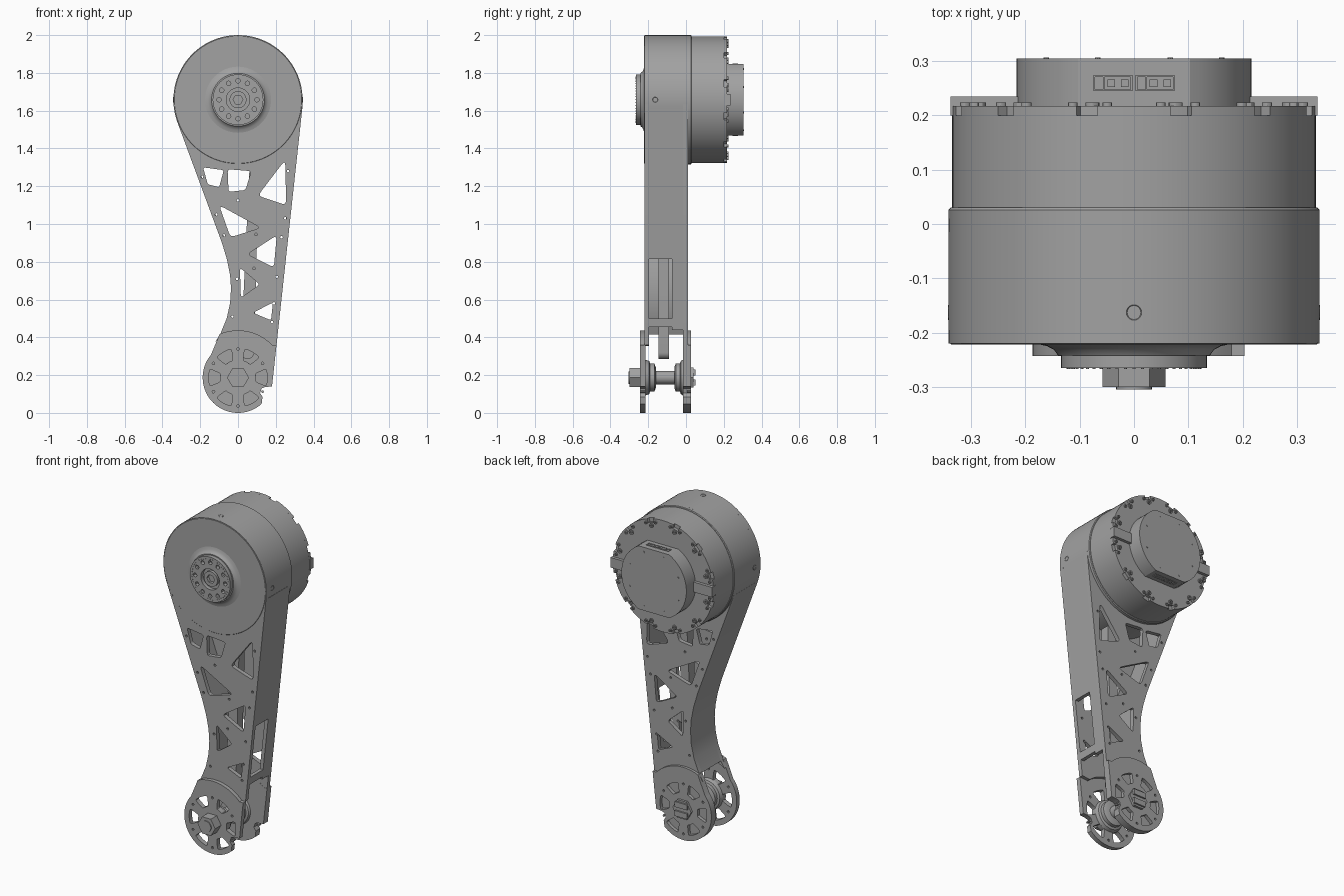
import bpy, bmesh, math
from math import sin, cos, pi, radians
from mathutils import Matrix

cube = bpy.data.objects.get("Cube")
if cube:
    bpy.data.objects.remove(cube, do_unlink=True)

metal = bpy.data.materials.new("brushed grey")
metal.use_nodes = True
GREY = (0.36, 0.36, 0.36, 1)
metal.diffuse_color = GREY
metal.node_tree.nodes["Principled BSDF"].inputs["Base Color"].default_value = GREY

HEAD, R_HEAD = 1.658, 0.342
AXLE, R_FOOT = 0.187, 0.187


def finish(ob, name, angle=30):
    ob.name = name
    ob.data.materials.clear()
    ob.data.materials.append(metal)
    bpy.ops.object.select_all(action='DESELECT')
    ob.select_set(True)
    bpy.context.view_layer.objects.active = ob
    bpy.ops.object.shade_smooth_by_angle(angle=radians(angle))
    return ob


def arc(cx, cz, r, a0, a1, n=24):
    return [(cx + r * cos(radians(a0 + (a1 - a0) * i / n)),
             cz + r * sin(radians(a0 + (a1 - a0) * i / n))) for i in range(n + 1)]


def circle(cx, cz, r, n=12, turn=0):
    return arc(cx, cz, r, turn, turn + 360, n)[:-1]


def plate(name, outline, y0, y1, holes=()):
    """Flat x-z outline with holes, given thickness along y."""
    cu = bpy.data.curves.new(name, 'CURVE')
    cu.dimensions, cu.fill_mode, cu.extrude = '2D', 'BOTH', (y1 - y0) / 2
    for loop in [outline, *holes]:
        sp = cu.splines.new('POLY')
        sp.points.add(len(loop) - 1)
        for p, (x, z) in zip(sp.points, loop):
            p.co = (x, z, 0, 1)
        sp.use_cyclic_u = True
    tmp = bpy.data.objects.new(name, cu)
    bpy.context.collection.objects.link(tmp)
    bpy.context.view_layer.update()
    me = bpy.data.meshes.new_from_object(tmp.evaluated_get(bpy.context.evaluated_depsgraph_get()))
    bpy.data.objects.remove(tmp, do_unlink=True)
    me.transform(Matrix.Translation((0, (y0 + y1) / 2, 0)) @ Matrix.Rotation(pi / 2, 4, 'X'))
    bm = bmesh.new()
    bm.from_mesh(me)
    bmesh.ops.remove_doubles(bm, verts=bm.verts, dist=1e-5)
    bmesh.ops.recalc_face_normals(bm, faces=bm.faces)
    bm.to_mesh(me)
    bm.free()
    ob = bpy.data.objects.new(name, me)
    bpy.context.collection.objects.link(ob)
    return finish(ob, name)


def lathe(name, profile, cz, n=64):
    """Turned part about a y axis at height cz; profile is (radius, y)."""
    bm = bmesh.new()
    rings = [[bm.verts.new((x, y, z)) for x, z in circle(0, cz, r, n)] for r, y in profile]
    for a, b in zip(rings, rings[1:]):
        for i in range(n):
            bm.faces.new((a[i], a[(i + 1) % n], b[(i + 1) % n], b[i]))
    bm.faces.new(rings[0])
    bm.faces.new(rings[-1])
    bmesh.ops.recalc_face_normals(bm, faces=bm.faces)
    me = bpy.data.meshes.new(name)
    bm.to_mesh(me)
    bm.free()
    ob = bpy.data.objects.new(name, me)
    bpy.context.collection.objects.link(ob)
    return finish(ob, name)


def box(name, x0, x1, y0, y1, z0, z1):
    return plate(name, [(x0, z0), (x1, z0), (x1, z1), (x0, z1)], y0, y1)


def rounded(poly, k=0.13):
    """Soften the corners of a window outline."""
    out = []
    for i, (x, z) in enumerate(poly):
        ends = [poly[i - 1], poly[(i + 1) % len(poly)]]
        (ax, az), (bx, bz) = [(x + (p - x) * k, z + (q - z) * k) for p, q in ends]
        for t in (0, 0.33, 0.67, 1):
            u = 1 - t
            out.append((u * u * ax + 2 * u * t * x + t * t * bx, u * u * az + 2 * u * t * z + t * t * bz))
    return out


# Leg outline
left_edge = [(-0.325, 1.55), (-0.085, 0.90), (-0.058, 0.81), (-0.042, 0.73), (-0.037, 0.66),
             (-0.042, 0.58), (-0.06, 0.50), (-0.095, 0.415)]


def right_x(z):
    return 0.18 + (z - 0.14) * 0.109


leg = left_edge + arc(0, AXLE, 0.225, 122, 48, 12) + [(right_x(0.36), 0.36), (right_x(1.61), 1.61)] \
    + arc(0, HEAD, R_HEAD, 0, 198, 48)

windows = [rounded(w) for w in (
    [(-0.185, 1.30), (-0.075, 1.285), (-0.10, 1.195), (-0.16, 1.21)],
    [(-0.055, 1.29), (0.07, 1.28), (0.04, 1.18), (-0.05, 1.17)],
    [(0.25, 1.34), (0.255, 1.10), (0.105, 1.15)],
    [(-0.10, 1.10), (0.12, 0.98), (-0.04, 0.93)],
    [(0.205, 0.94), (0.05, 0.84), (0.19, 0.77)],
    [(0.01, 0.77), (0.115, 0.68), (0.015, 0.61)],
    [(0.185, 0.585), (0.08, 0.53), (0.175, 0.49)])]
screw_spots = [(-0.19, 1.25), (0.265, 1.28), (-0.115, 1.05), (0.25, 1.03), (0, 1.125), (0.095, 0.945),
               (-0.075, 0.94), (0.23, 0.93), (-0.005, 0.71), (0.205, 0.72), (0.085, 0.765),
               (0.19, 0.58), (-0.03, 0.51), (0.18, 0.48)]
screw_holes = [circle(x, z, 0.007, 8) for x, z in screw_spots]

plate("front_leg_plate", leg, -0.22, -0.195, windows + screw_holes)
plate("back_leg_plate", leg, -0.015, 0.01, windows + screw_holes)

# Side walls between the plates; the straight wall has an open slot
inner = [(x + 0.022, z) for x, z in reversed(left_edge)]
plate("curved_side_wall", left_edge + inner, -0.196, -0.014)


def straight_wall(name, z0, z1, y0, y1):
    plate(name, [(right_x(z0) - 0.022, z0), (right_x(z0), z0), (right_x(z1), z1), (right_x(z1) - 0.022, z1)], y0, y1)


straight_wall("straight_side_wall", 0.815, 1.61, -0.196, -0.014)
straight_wall("slot_side_post", 0.44, 0.815, -0.075, -0.014)
straight_wall("slot_bottom_bar", 0.455, 0.50, -0.196, -0.07)

# Inner link between the plates
plate("inner_link", arc(0.05, 0.32, 0.035, 180, 360, 12) + arc(0.085, 1.28, 0.025, 0, 180, 12), -0.145, -0.09)

# Head housing and front output hub
lathe("head_housing", [(R_HEAD - 0.005, -0.2215), (R_HEAD, -0.217), (R_HEAD, 0.026), (R_HEAD - 0.004, 0.03)], HEAD, 96)
lathe("hub_flare", [(0.175, -0.2215), (0.16, -0.225), (0.147, -0.232), (0.14, -0.242)], HEAD)
bolt_ring = [circle(0.1 * cos(i * pi / 6), HEAD + 0.1 * sin(i * pi / 6), 0.012) for i in range(12)]
plate("hub_face", circle(0, HEAD, 0.134, 64), -0.265, -0.24, bolt_ring + [circle(0, HEAD, 0.062, 32)])
plate("hub_center_ring", circle(0, HEAD, 0.045, 32), -0.26, -0.24, [circle(0, HEAD, 0.026, 6)])
for i in range(48):
    a = i * pi / 24
    plate("hub_index_dot", circle(0.121 * cos(a), HEAD + 0.121 * sin(a), 0.003, 6), -0.267, -0.264)

# Set screws in the housing sides and top
for turn in (0, 90, 180):
    bm = bmesh.new()
    bmesh.ops.create_cone(bm, cap_ends=True, segments=20, radius1=0.016, radius2=0.014, depth=0.012)
    bmesh.ops.inset_region(bm, faces=[f for f in bm.faces if f.normal.z > 0.9], thickness=0.006, depth=-0.006)
    bm.transform(Matrix.Translation((0, -0.163, HEAD)) @ Matrix.Rotation(radians(90 - turn), 4, 'Y')
                 @ Matrix.Translation((0, 0, R_HEAD - 0.005)))
    me = bpy.data.meshes.new("set_screw")
    bm.to_mesh(me)
    bm.free()
    ob = bpy.data.objects.new("set_screw", me)
    bpy.context.collection.objects.link(ob)
    finish(ob, "set_screw")

# Motor body with a notched rim, screws and two side lugs
lathe("motor_body", [(0.335, 0.025), (0.335, 0.2)], HEAD, 96)
rim = []
for i in range(12):
    a = 15 + i * 30
    rim += arc(0, HEAD, 0.312, a - 3.5, a + 3.5, 3) + arc(0, HEAD, 0.335, a + 3.5, a + 26.5, 8)
plate("motor_rim", rim, 0.199, 0.217)
for i in range(12):
    for offset, r, size in ((0, 0.296, 0.013), (6, 0.315, 0.009), (-6, 0.315, 0.009)):
        a = radians(15 + i * 30 + offset)
        x, z = r * cos(a), HEAD + r * sin(a)
        plate("rim_screw", circle(x, z, size), 0.215, 0.224, [circle(x, z, size * 0.5, 6)])
for s in (-1, 1):
    box("side_lug", *sorted((s * 0.19, s * 0.338)), 0.2, 0.235, HEAD - 0.03, HEAD + 0.03)

# Rear cap with flat top and bottom, and cable sockets on both flats
flat = math.degrees(math.asin(0.19 / 0.216))
cap = arc(0, HEAD, 0.216, -flat, flat, 24) + arc(0, HEAD, 0.216, 180 - flat, 180 + flat, 24)
plate("rear_cap", cap, 0.215, 0.305)
for i in range(8):
    a = radians(22.5 + i * 45)
    plate("cap_screw", circle(0.175 * cos(a), HEAD + 0.175 * sin(a), 0.005, 8), 0.304, 0.307)
for side in (-1, 1):
    z0, z1 = sorted((HEAD + side * 0.189, HEAD + side * 0.193))
    for x in (-0.039, 0.039):
        for y in (0.245, 0.271):
            box("socket_long_edge", x - 0.036, x + 0.036, y, y + 0.003, z0, z1)
        for dx in (-0.036, -0.018, 0.033):
            box("socket_short_edge", x + dx, x + dx + 0.003, 0.247, 0.272, z0, z1)
        for dx in (-0.003, 0.022):
            box("socket_pin", x + dx - 0.007, x + dx + 0.007, 0.252, 0.266, z0, z1)

# Foot discs with a clipped heel and six windows
foot = arc(0, AXLE, R_FOOT, 140, 312, 40) + [(0.13, 0.085), (0.117, 0.105), (0.125, 0.13), (0.145, 0.137),
    (0.18, 0.14), (right_x(0.36), 0.36)] + arc(0, AXLE, 0.25, 44, 113, 14)
foot_windows = [rounded(arc(0, AXLE, 0.155, a - 17, a + 17, 4) + arc(0, AXLE, 0.095, a + 13, a - 13, 3), 0.3)
                for a in range(0, 360, 60)]
foot_holes = [circle(0.15 * cos(radians(a)), AXLE + 0.15 * sin(radians(a)), 0.007, 8) for a in range(30, 390, 60)]
plate("front_foot", foot, -0.243, -0.215, foot_windows + foot_holes)
plate("back_foot_inner", foot, -0.016, 0.006)
plate("back_foot_outer", foot, 0.005, 0.026, foot_windows + foot_holes)

# Axle, collars and nuts
lathe("axle_pin", [(0.036, -0.24), (0.036, 0.02)], AXLE, 32)
lathe("front_collar", [(0.095, -0.216), (0.088, -0.195), (0.075, -0.19), (0.075, -0.168), (0.055, -0.16)], AXLE, 48)
lathe("back_collar", [(0.055, -0.062), (0.075, -0.054), (0.075, -0.032), (0.088, -0.027), (0.095, -0.015)], AXLE, 48)
plate("front_nut", circle(0, AXLE, 0.058, 6), -0.3, -0.24)
plate("front_bolt_end", circle(0, AXLE, 0.033, 24), -0.305, -0.295)
plate("back_nut", circle(0, AXLE, 0.062, 6), 0.02, 0.04)
for s in (-1, 1):
    z = AXLE + s * 0.027
    box("back_nut_jaw", -0.04, 0.04, 0.038, 0.05, z - 0.016, z + 0.016)
